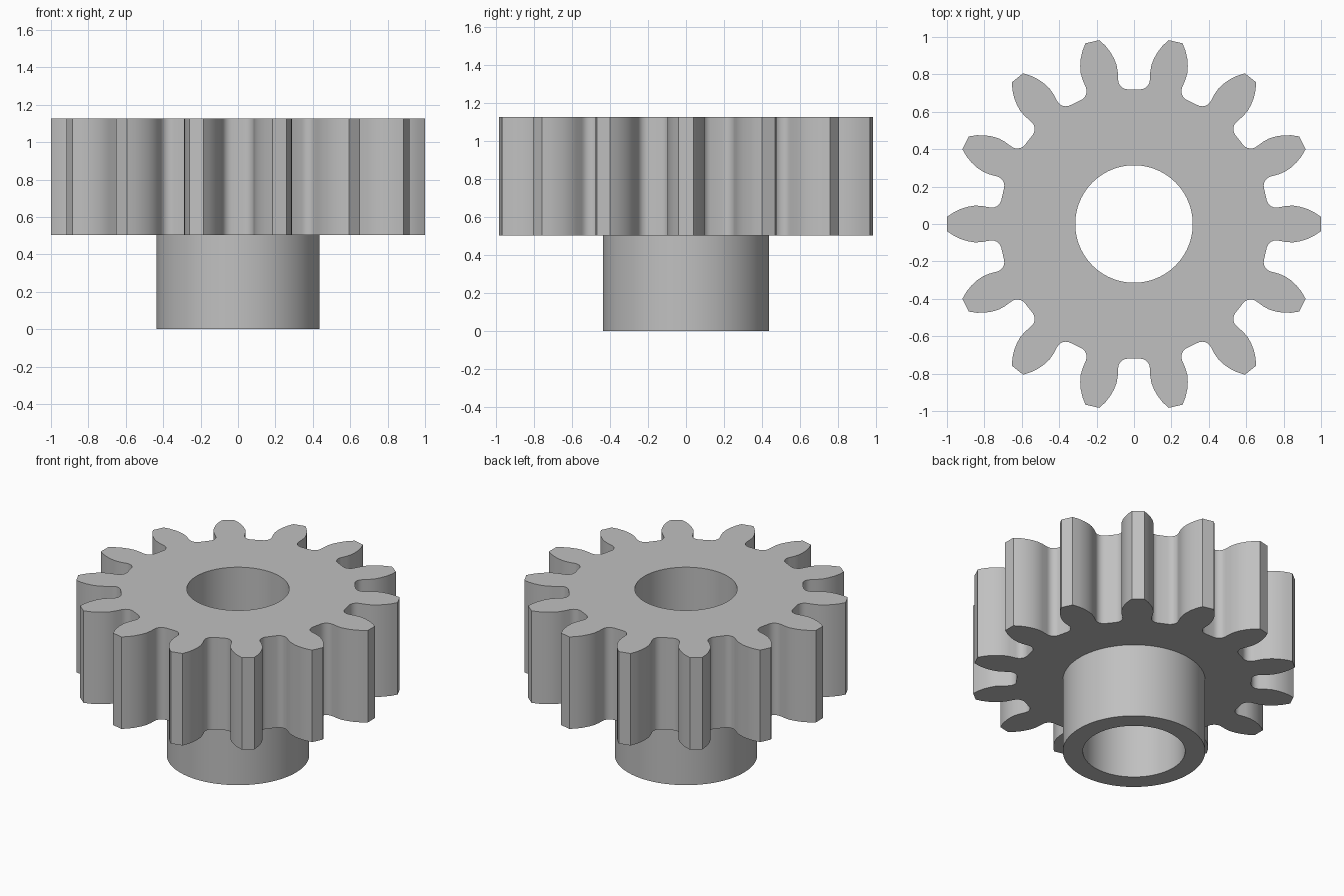
import bpy, bmesh
from math import sin, cos, pi, radians
from mathutils import Matrix, Vector

TEETH = 14
HUB_R, BORE_R = 0.437, 0.314
Z_BASE, Z_GEAR, Z_TOP = 0.0, 0.503, 1.126

cube = bpy.data.objects.get("Cube")
if cube:
    bpy.data.objects.remove(cube, do_unlink=True)

steel = bpy.data.materials.new("grey steel")
steel.use_nodes = True
GREY = (0.53, 0.53, 0.53, 1)
steel.diffuse_color = GREY
steel.node_tree.nodes["Principled BSDF"].inputs["Base Color"].default_value = GREY


def circle(radius, n=96):
    return [Vector((radius * cos(2 * pi * i / n), radius * sin(2 * pi * i / n))) for i in range(n)]


def gear_outline():
    # Half a tooth gap: x runs outward, y sideways; root fillet, then curved flank
    half = [Vector((0.772 - 0.052 * cos(radians(a)), 0.033 + 0.052 * sin(radians(a))))
            for a in range(0, 91, 15)]
    half += [Vector(p) for p in ((0.815, 0.087), (0.85, 0.093), (0.885, 0.107),
                                 (0.92, 0.127), (0.953, 0.153), (0.983, 0.185))]
    gap = [Vector((p.x, -p.y)) for p in reversed(half)] + half
    points = []
    for i in range(TEETH):
        turn = Matrix.Rotation(2 * pi * (i + 0.5) / TEETH, 2)
        points += [turn @ p for p in gap]
    return points


bm = bmesh.new()


def ring(points, z):
    verts = [bm.verts.new((p.x, p.y, z)) for p in points]
    edges = [bm.edges.new((v, verts[i - 1])) for i, v in enumerate(verts)]
    return verts, edges


def wall(low, high):
    a, b = low[0], high[0]
    for i in range(len(a)):
        bm.faces.new((a[i - 1], a[i], b[i], b[i - 1]))


def cap(outer, inner):
    bmesh.ops.triangle_fill(bm, edges=outer[1] + inner[1], use_beauty=True)


outline = gear_outline()
gear_low, gear_high = ring(outline, Z_GEAR), ring(outline, Z_TOP)
hub_low, hub_high = ring(circle(HUB_R), Z_BASE), ring(circle(HUB_R), Z_GEAR)
bore_low, bore_high = ring(circle(BORE_R), Z_BASE), ring(circle(BORE_R), Z_TOP)

# Toothed rim, hub and bore walls
wall(gear_low, gear_high)
wall(hub_low, hub_high)
wall(bore_low, bore_high)
# Top face, gear underside, hub end
cap(gear_high, bore_high)
cap(gear_low, hub_high)
cap(hub_low, bore_low)
bmesh.ops.recalc_face_normals(bm, faces=bm.faces)

mesh = bpy.data.meshes.new("pinion_gear")
bm.to_mesh(mesh)
bm.free()
mesh.materials.append(steel)
gear = bpy.data.objects.new("pinion_gear", mesh)
bpy.context.collection.objects.link(gear)
bpy.ops.object.select_all(action='DESELECT')
gear.select_set(True)
bpy.context.view_layer.objects.active = gear
bpy.ops.object.shade_smooth_by_angle(angle=radians(30))
